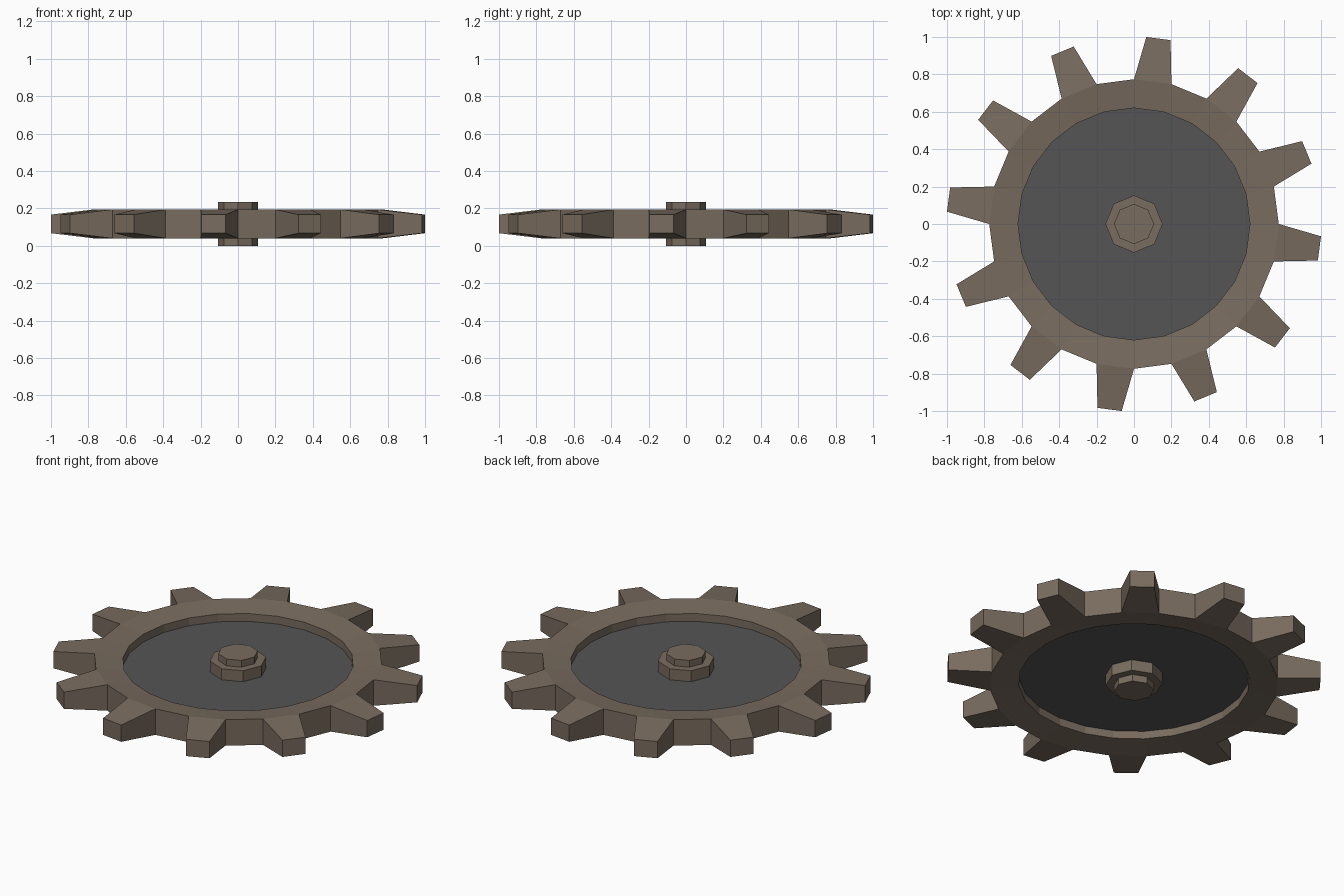
import bpy, bmesh
from math import cos, sin, pi
from mathutils import Vector

cube = bpy.data.objects.get("Cube")
if cube:
    bpy.data.objects.remove(cube, do_unlink=True)

MID = 0.117      # height of the wheel's middle plane
SIDES = 24
TIP_SCALE = 0.645


def material(name, rgb):
    mat = bpy.data.materials.new(name)
    mat.use_nodes = True
    mat.diffuse_color = (*rgb, 1)
    mat.node_tree.nodes["Principled BSDF"].inputs["Base Color"].default_value = (*rgb, 1)
    return mat


def lathe(bm, profile, sides):
    """Spin a closed (radius, height) profile; returns quads[segment][edge]."""
    rings = [[bm.verts.new((r * cos(2 * pi * k / sides), r * sin(2 * pi * k / sides), MID + h))
              for r, h in profile] for k in range(sides)]
    n = len(profile)
    return [[bm.faces.new((a[i], b[i], b[(i + 1) % n], a[(i + 1) % n])) for i in range(n)]
            for a, b in zip(rings, rings[1:] + rings[:1])]


def finish(bm, name, mat):
    bmesh.ops.recalc_face_normals(bm, faces=bm.faces)
    mesh = bpy.data.meshes.new(name)
    bm.to_mesh(mesh)
    bm.free()
    mesh.materials.append(mat)
    obj = bpy.data.objects.new(name, mesh)
    bpy.context.collection.objects.link(obj)
    return obj


brown = material("brown metal", (0.19, 0.149, 0.114))
grey = material("dark grey metal", (0.089, 0.089, 0.089))

# Rim, dished inward, with a tapered tooth pulled from every other outer face
bm = bmesh.new()
segments = lathe(bm, [(0.774, -0.077), (0.774, 0.077), (0.62, 0.058), (0.62, -0.058)], SIDES)
bmesh.ops.recalc_face_normals(bm, faces=bm.faces)
for k in range(1, SIDES, 2):
    angle = 2 * pi * (k + 0.5) / SIDES
    tip_centre = Vector((cos(angle), sin(angle), 0)) + Vector((0, 0, MID))
    base = segments[k][0]
    centre = base.calc_center_median()
    tip = bmesh.ops.extrude_discrete_faces(bm, faces=[base])["faces"][0]
    for v in tip.verts:
        v.co = tip_centre + (v.co - centre) * TIP_SCALE
finish(bm, "toothed_rim", brown)

# Web disc closing the rim
bpy.ops.mesh.primitive_cylinder_add(vertices=SIDES, radius=0.62, depth=0.024, location=(0, 0, MID))
disc = bpy.context.object
disc.name = "web_disc"
disc.data.materials.append(grey)

# Stepped octagonal hub, the same on both sides
bm = bmesh.new()
steps = [(0.107, 0.117), (0.107, 0.077), (0.153, 0.077)]
profile = steps + [(r, -h) for r, h in reversed(steps)]
for quads in lathe(bm, profile, 8):
    bm.faces.remove(quads[-1])
bmesh.ops.holes_fill(bm, edges=[e for e in bm.edges if e.is_boundary], sides=8)
finish(bm, "hub", brown)
